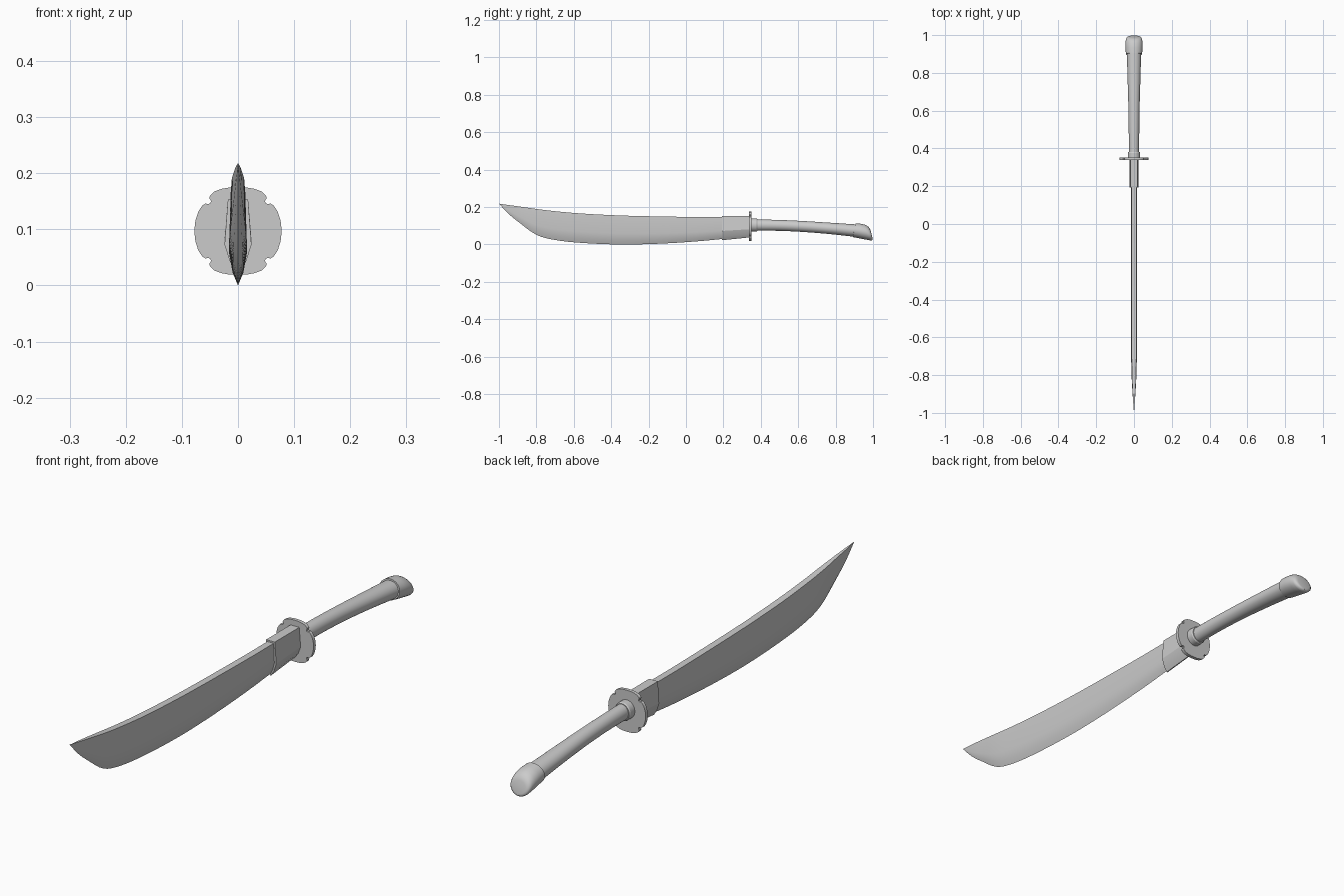
import bpy, bmesh, math

if "Cube" in bpy.data.objects:
    bpy.data.objects.remove(bpy.data.objects["Cube"])


def finish(name, bm, angle=30):
    bmesh.ops.remove_doubles(bm, verts=bm.verts, dist=1e-5)
    bmesh.ops.recalc_face_normals(bm, faces=bm.faces)
    me = bpy.data.meshes.new(name)
    bm.to_mesh(me)
    bm.free()
    ob = bpy.data.objects.new(name, me)
    bpy.context.collection.objects.link(ob)
    bpy.ops.object.select_all(action='DESELECT')
    ob.select_set(True)
    bpy.context.view_layer.objects.active = ob
    bpy.ops.object.shade_smooth_by_angle(angle=math.radians(angle))
    return ob


def loft(name, rings, angle=30):
    """Skin a list of closed rings and cap both ends."""
    bm = bmesh.new()
    vs = [[bm.verts.new(p) for p in ring] for ring in rings]
    n = len(rings[0])
    for a, b in zip(vs, vs[1:]):
        for i in range(n):
            j = (i + 1) % n
            bm.faces.new((a[i], a[j], b[j], b[i]))
    bm.faces.new(vs[0])
    bm.faces.new(vs[-1])
    return finish(name, bm, angle)


def spline(pts, steps=4):
    """Catmull-Rom through tuples of any length."""
    ext = [tuple(2 * a - b for a, b in zip(pts[0], pts[1]))] + pts
    ext.append(tuple(2 * a - b for a, b in zip(pts[-1], pts[-2])))
    out = []
    for p0, p1, p2, p3 in zip(ext, ext[1:], ext[2:], ext[3:]):
        for s in range(steps):
            t = s / steps
            out.append(tuple(b + 0.5 * t * (c - a + t * (2*a - 5*b + 4*c - d + t * (3*(b - c) + d - a)))
                             for a, b, c, d in zip(p0, p1, p2, p3)))
    return out + [pts[-1]]


def wedge(y, top, bottom, spine, belly, edge=0.0):
    """Blade section: flat spine, wider belly, thin cutting edge."""
    h = top - bottom
    side = [(spine, top), (belly, bottom + 0.38 * h), (belly * 0.6, bottom + 0.15 * h), (edge, bottom)]
    return [(x, y, z) for x, z in side] + [(-x, y, z) for x, z in reversed(side)]


def oval(y, z, rx, rz, lean, n=32):
    """Oval section; lean shifts its top along y."""
    return [(rx * math.cos(2 * math.pi * i / n),
             y + lean * math.sin(2 * math.pi * i / n),
             z + rz * math.sin(2 * math.pi * i / n)) for i in range(n)]


# Blade: y, top, bottom, spine half width, belly half width
blade = [(-1, .218, .218, 0, 0), (-.95, .211, .165, .004, .004),
         (-.89, .203, .116, .007, .008), (-.8, .19, .052, .011, .013),
         (-.7, .178, .024, .012, .015), (-.55, .165, .008, .013, .016),
         (-.35, .155, 0, .013, .016), (-.15, .150, .004, .013, .016),
         (.05, .147, .016, .013, .016), (.21, .147, .031, .013, .016)]
loft("blade", [wedge(*s) for s in spline(blade)], 40)

# Collar around the blade root
loft("blade_collar", [wedge(.193, .153, .023, .018, .024, .002),
                      wedge(.342, .153, .038, .018, .024, .002)], 20)

# Guard: four-lobed plate with a notch between lobes
quarter = [(.078, 0), (.076, .018), (.071, .034), (.064, .045), (.058, .049), (.053, .048),
           (.049, .050), (.048, .054), (.051, .058), (.050, .063), (.043, .070), (.030, .075),
           (.016, .0775), (0, .078)]
half = quarter + [(-x, z) for x, z in reversed(quarter[:-1])]
outline = half + [(x, -z) for x, z in reversed(half[1:-1])]
loft("guard", [[(x, y, .097 + z) for x, z in outline] for y in (.338, .351)])

# Ferrule between guard and grip
loft("grip_ferrule", [oval(.348, .104, .033, .035, 0), oval(.376, .104, .033, .035, 0),
                      oval(.381, .104, .030, .032, 0)])

# Curved grip
grip = [(.375, .104, .027, .030, 0), (.5, .102, .028, .029, .001), (.63, .096, .030, .029, .003),
        (.77, .086, .034, .030, .005), (.91, .074, .038, .033, .007)]
loft("grip", [oval(*s) for s in spline(grip)])

# Rounded pommel cap, leaning with the grip
pommel = [(.899, .0765, .039, .033, .007), (.899, .0765, .043, .037, .007),
          (.93, .072, .045, .039, .003), (.96, .066, .045, .040, -.003), (.976, .061, .043, .039, -.008),
          (.985, .058, .040, .036, -.009), (.990, .056, .034, .030, -.008), (.992, .055, .026, .023, -.006)]
loft("pommel", [oval(*s) for s in pommel], 45)
